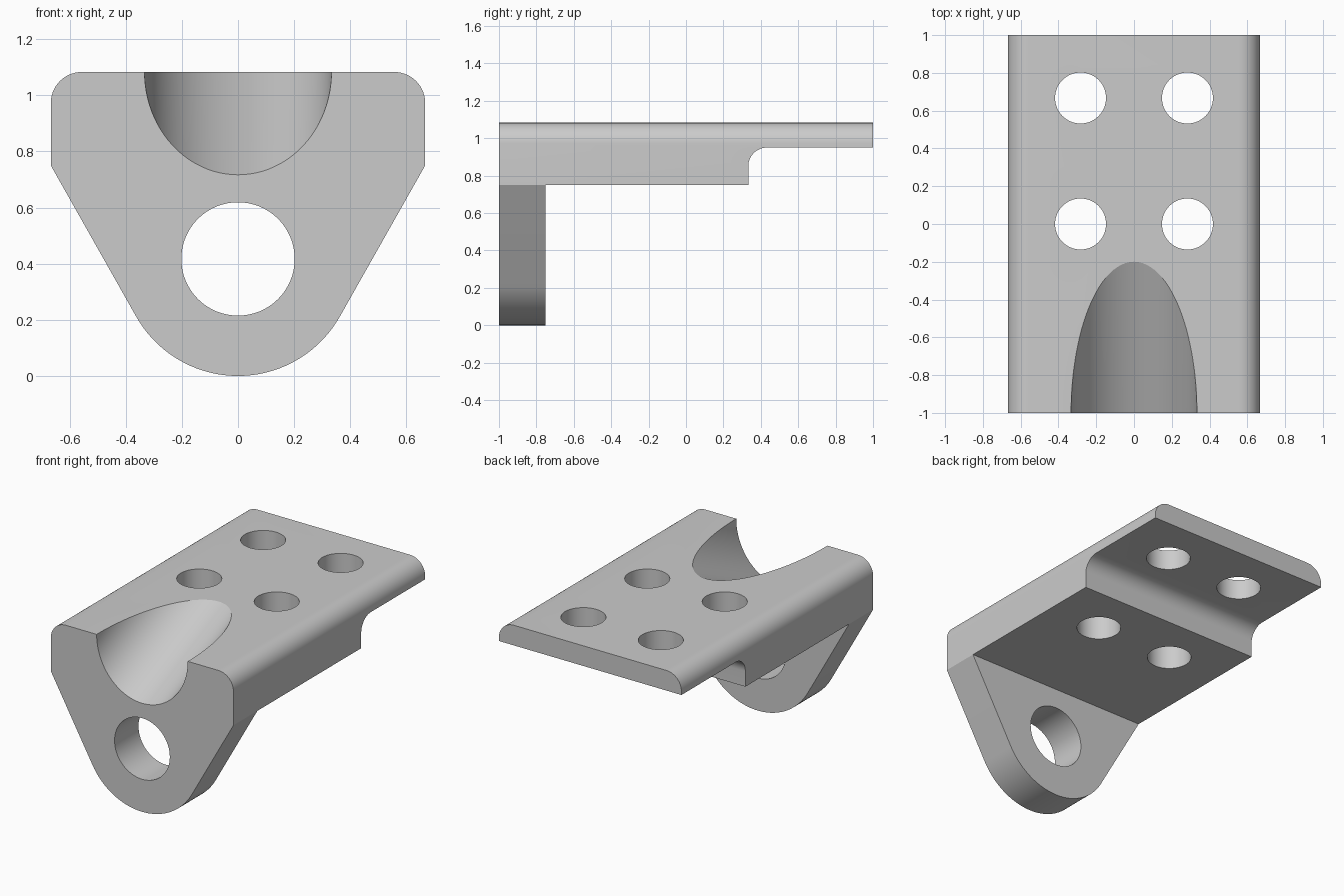
import bpy
import bmesh
from math import sin, cos, radians, atan2, pi
from mathutils import Matrix, Vector

cube = bpy.data.objects.get("Cube")
if cube:
    bpy.data.objects.remove(cube, do_unlink=True)

steel = bpy.data.materials.new("plain_grey")
steel.use_nodes = True
grey = (0.6, 0.6, 0.6, 1)
steel.diffuse_color = grey
steel.node_tree.nodes["Principled BSDF"].inputs["Base Color"].default_value = grey

HALF_W, TOP, SHELF, THIN = 0.667, 1.083, 0.75, 0.95


def arc(cx, cy, r, start, end, steps):
    angles = [radians(start + (end - start) * i / steps) for i in range(steps + 1)]
    return [(cx + r * cos(a), cy + r * sin(a)) for a in angles]


def finish(bm, name):
    bmesh.ops.recalc_face_normals(bm, faces=bm.faces)
    mesh = bpy.data.meshes.new(name)
    bm.to_mesh(mesh)
    bm.free()
    mesh.materials.append(steel)
    obj = bpy.data.objects.new(name, mesh)
    bpy.context.collection.objects.link(obj)
    return obj


def extrude(name, points, place, sweep):
    """Fill a 2D profile and sweep it along a vector."""
    bm = bmesh.new()
    face = bm.faces.new([bm.verts.new(place(a, b)) for a, b in points])
    result = bmesh.ops.extrude_face_region(bm, geom=[face])
    moved = [v for v in result["geom"] if isinstance(v, bmesh.types.BMVert)]
    bmesh.ops.translate(bm, verts=moved, vec=sweep)
    return finish(bm, name)


def cylinder(name, radius, depth, centre, tilt=0.0, sides=64):
    """Cylinder along z, tipped about the x axis."""
    bm = bmesh.new()
    bmesh.ops.create_cone(bm, cap_ends=True, segments=sides, radius1=radius,
                          radius2=radius, depth=depth,
                          matrix=Matrix.Translation(centre) @ Matrix.Rotation(tilt, 4, "X"))
    return finish(bm, name)


# Full front outline: rounded lug below, rounded plate edges above
R = 0.11
lug = 0.417
outline = arc(0, lug, lug, -150, -30, 40)
outline += [(HALF_W, SHELF)]
outline += arc(HALF_W - R, TOP - R, R, 0, 90, 14)
outline += arc(R - HALF_W, TOP - R, R, 90, 180, 14)
outline += [(-HALF_W, SHELF)]
bracket = extrude("bracket_body", outline, lambda x, z: (x, -1, z), (0, 2, 0))

# Space below the plate: behind the lug and under the thin rear end
under = [(-0.75, -0.2), (-0.75, SHELF), (0.333, SHELF)]
under += arc(0.433, THIN - 0.1, 0.1, 180, 90, 14)
under += [(1.2, THIN), (1.2, -0.2)]
cutters = [extrude("underside_cutter", under, lambda y, z: (-1, y, z), (2, 0, 0))]

# Pin hole through the lug
cutters.append(cylinder("pin_hole_cutter", 0.202, 0.6, (0, -0.9, lug), pi / 2))

# Four bolt holes through the plate
for x in (-0.283, 0.283):
    for y in (0.0, 0.667):
        cutters.append(cylinder("bolt_hole_cutter", 0.135, 1, (x, y, 0.9)))

# Sloping round channel running out at the top
slope = atan2(0.366, 0.8)
cutters.append(cylinder("channel_cutter", 0.333, 4, (0, -1, TOP), pi / 2 + slope, 96))

for cutter in cutters:
    mod = bracket.modifiers.new(cutter.name, "BOOLEAN")
    mod.operation = "DIFFERENCE"
    mod.solver = "EXACT"
    mod.object = cutter

# Apply the cuts and discard the cutters
bpy.context.view_layer.update()
graph = bpy.context.evaluated_depsgraph_get()
solid = bpy.data.meshes.new_from_object(bracket.evaluated_get(graph))
bracket.modifiers.clear()
bracket.data = solid
for cutter in cutters:
    bpy.data.objects.remove(cutter, do_unlink=True)
solid.materials.clear()
solid.materials.append(steel)
solid.polygons.foreach_set("material_index", [0] * len(solid.polygons))

bpy.ops.object.select_all(action="DESELECT")
bracket.select_set(True)
bpy.context.view_layer.objects.active = bracket
bpy.ops.object.shade_smooth_by_angle(angle=radians(20))
